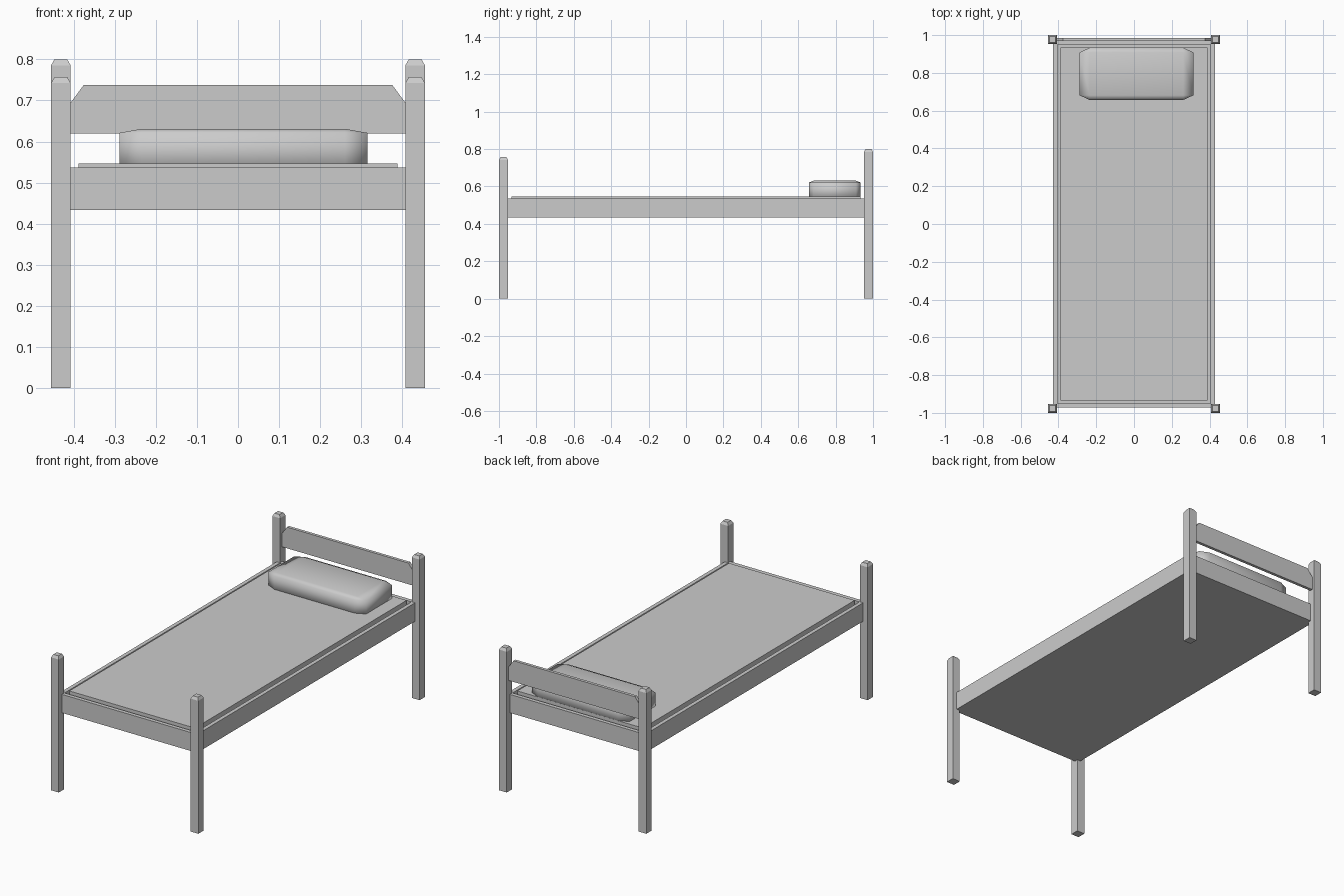
import bpy, bmesh

if "Cube" in bpy.data.objects:
    bpy.data.objects.remove(bpy.data.objects["Cube"])


def finish(bm, name, smooth=False):
    bmesh.ops.recalc_face_normals(bm, faces=bm.faces)
    me = bpy.data.meshes.new(name)
    bm.to_mesh(me)
    bm.free()
    for p in me.polygons:
        p.use_smooth = smooth
    ob = bpy.data.objects.new(name, me)
    bpy.context.collection.objects.link(ob)
    return ob


def cube(bm, x, y, z):
    """Box spanning the (min, max) ranges x, y, z."""
    verts = bmesh.ops.create_cube(bm, size=1)["verts"]
    for v in verts:
        for i, (lo, hi) in enumerate((x, y, z)):
            v.co[i] = hi if v.co[i] > 0 else lo


def top_face(bm):
    return max(bm.faces, key=lambda f: f.calc_center_median().z)


# Square posts with tapered tips
def post(name, cx, cy, height):
    h, tip = 0.024, 0.015
    bm = bmesh.new()
    cube(bm, (cx - h, cx + h), (cy - h, cy + h), (0, height - tip))
    top = top_face(bm)
    bmesh.ops.inset_region(bm, faces=[top], thickness=0.012)
    for v in top.verts:
        v.co.z = height
    finish(bm, name)


for side, sx in (("left", -1), ("right", 1)):
    post(f"foot_post_{side}", sx * 0.431, -0.976, 0.757)
    post(f"head_post_{side}", sx * 0.431, 0.976, 0.80)

# Bed frame with a shallow recess for the mattress
bm = bmesh.new()
cube(bm, (-0.428, 0.428), (-0.972, 0.972), (0.434, 0.537))
top = top_face(bm)
bmesh.ops.inset_region(bm, faces=[top], thickness=0.031)
rim = bmesh.ops.extrude_face_region(bm, geom=[top])
bmesh.ops.translate(bm, vec=(0, 0, -0.02),
                    verts=[v for v in rim["geom"] if isinstance(v, bmesh.types.BMVert)])
if top.is_valid:
    bm.faces.remove(top)
finish(bm, "bed_frame")

# Thin mattress
bm = bmesh.new()
cube(bm, (-0.388, 0.388), (-0.934, 0.934), (0.517, 0.547))
finish(bm, "mattress")

# Headboard plank with clipped upper corners
bm = bmesh.new()
half = [(0.412, 0.62), (0.412, 0.688), (0.375, 0.738)]
outline = half + [(-x, z) for x, z in reversed(half)]
face = bm.faces.new([bm.verts.new((x, 0.968, z)) for x, z in outline])
ext = bmesh.ops.extrude_face_region(bm, geom=[face])
bmesh.ops.translate(bm, vec=(0, 0.017, 0),
                    verts=[v for v in ext["geom"] if isinstance(v, bmesh.types.BMVert)])
finish(bm, "headboard")

# Pillow: bevelled cube stretched to size, smooth shaded
bm = bmesh.new()
bmesh.ops.create_cube(bm, size=1)
bmesh.ops.bevel(bm, geom=bm.edges[:], offset=0.09, segments=1, affect='EDGES', profile=0.5)
bmesh.ops.scale(bm, vec=(0.603, 0.277, 0.108), verts=bm.verts)
bmesh.ops.translate(bm, vec=(0.013, 0.795, 0.577), verts=bm.verts)
finish(bm, "pillow", smooth=True)
